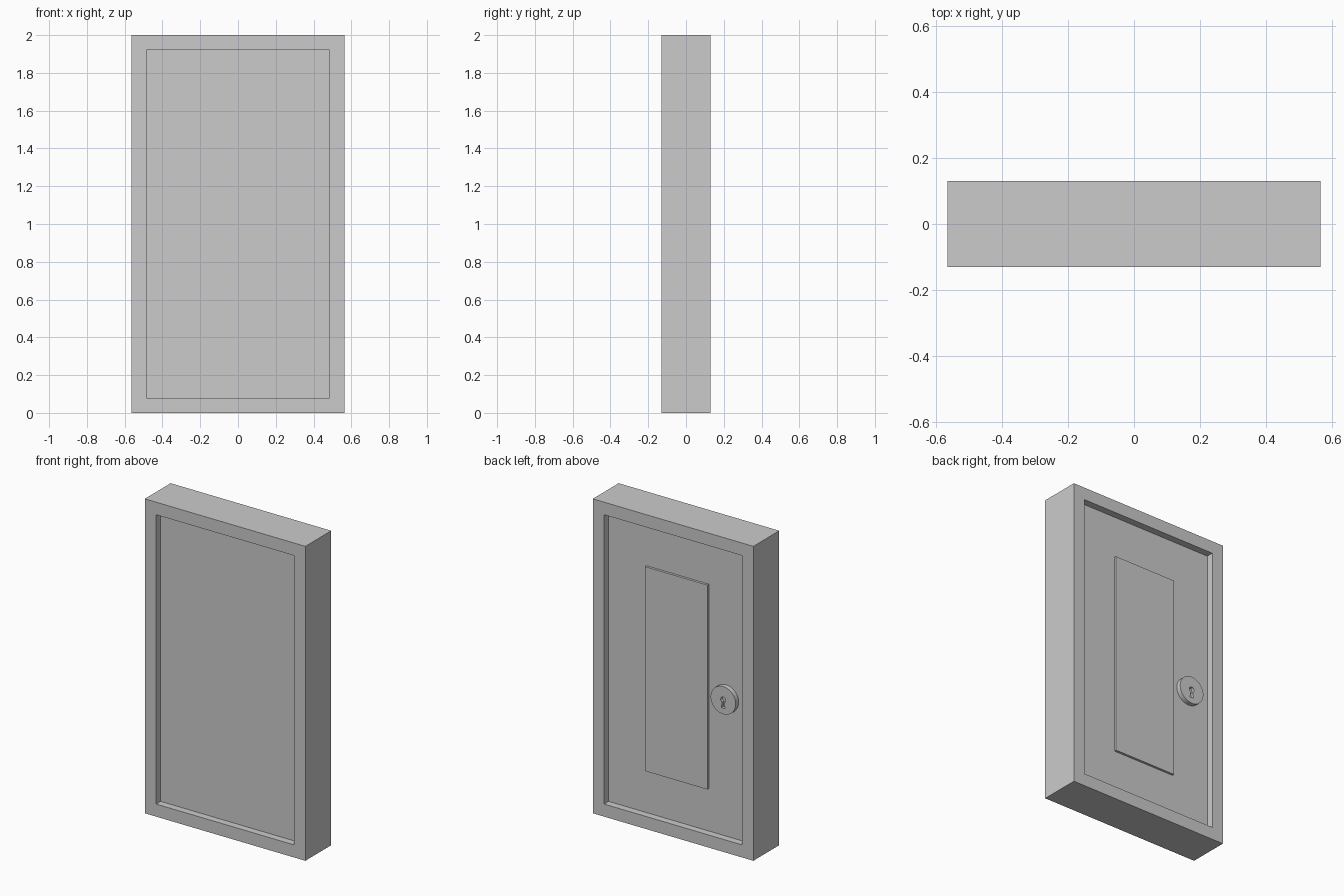
import bpy, bmesh, math

if "Cube" in bpy.data.objects:
    bpy.data.objects.remove(bpy.data.objects["Cube"])


def prism(name, outline, y0, y1):
    """Extrude an (x, z) outline from y0 to y1."""
    bm = bmesh.new()
    face = bm.faces.new([bm.verts.new((x, y0, z)) for x, z in outline])
    ext = bmesh.ops.extrude_face_region(bm, geom=[face], use_keep_orig=True)
    for v in ext["geom"]:
        if isinstance(v, bmesh.types.BMVert):
            v.co.y = y1
    bmesh.ops.recalc_face_normals(bm, faces=bm.faces)
    mesh = bpy.data.meshes.new(name)
    bm.to_mesh(mesh)
    bm.free()
    ob = bpy.data.objects.new(name, mesh)
    bpy.context.collection.objects.link(ob)
    return ob


def rect(x, z0, z1):
    return [(-x, z0), (x, z0), (x, z1), (-x, z1)]


def arc(cx, cz, r, a0, a1, n):
    return [(cx + r * math.cos(math.radians(a0 + (a1 - a0) * i / n)),
             cz + r * math.sin(math.radians(a0 + (a1 - a0) * i / n))) for i in range(n + 1)]


def cut(target, cutter):
    mod = target.modifiers.new("cut", "BOOLEAN")
    mod.operation = "DIFFERENCE"
    mod.solver = "EXACT"
    mod.object = cutter
    bpy.context.view_layer.objects.active = target
    bpy.ops.object.modifier_apply(modifier=mod.name)
    bpy.data.objects.remove(cutter)


# Frame: outer box with a rectangular opening
frame = prism("door_frame", rect(0.565, 0, 2), -0.13, 0.13)
cut(frame, prism("opening_cutter", rect(0.485, 0.08, 1.92), -0.3, 0.3))

# Door leaf, recessed on both sides
prism("door_leaf", rect(0.485, 0.08, 1.92), -0.085, 0.085)

# Raised panel on the back
prism("raised_panel", rect(0.22, 0.35, 1.65), 0.08, 0.1)

# Lock plate with a sunken keyhole
LX, LZ = -0.342, 0.955
plate = prism("lock_plate", arc(LX, LZ, 0.088, 0, 360, 48)[:-1], 0.08, 0.115)
keyhole = arc(LX, LZ + 0.003, 0.018, -65, 245, 20)
keyhole += [(LX - 0.013, LZ - 0.05), (LX + 0.013, LZ - 0.05)]
cut(plate, prism("keyhole_cutter", keyhole, 0.095, 0.2))

# Smooth the round rim, keep edges sharp
bpy.ops.object.select_all(action="DESELECT")
plate.select_set(True)
bpy.context.view_layer.objects.active = plate
bpy.ops.object.shade_smooth_by_angle(angle=math.radians(30))
